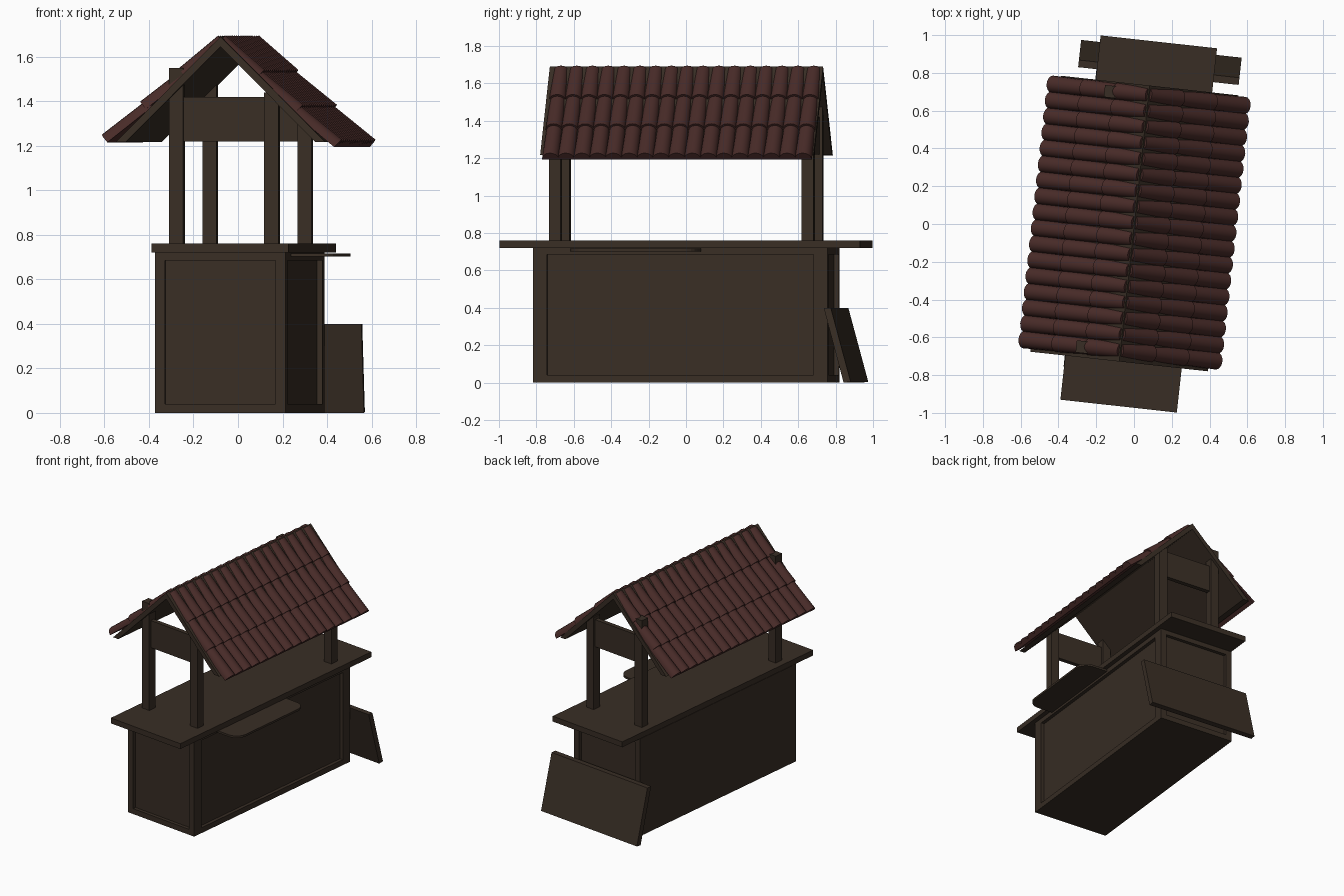
import bpy, bmesh, math
from mathutils import Matrix, Vector

if "Cube" in bpy.data.objects:
    bpy.data.objects.remove(bpy.data.objects["Cube"])

# The whole stall is turned slightly about z
PLACE = Matrix.Translation((0.025, 0, 0)) @ Matrix.Rotation(math.radians(-6.3), 4, 'Z')


def material(name, rgb):
    m = bpy.data.materials.new(name)
    m.diffuse_color = (*rgb, 1)
    m.use_nodes = True
    m.node_tree.nodes["Principled BSDF"].inputs["Base Color"].default_value = m.diffuse_color
    return m


WOOD = material("dark_wood", (0.040, 0.027, 0.018))
CLAY = material("red_clay", (0.068, 0.025, 0.022))


def finish(name, bm, mat):
    bmesh.ops.recalc_face_normals(bm, faces=bm.faces)
    me = bpy.data.meshes.new(name)
    bm.to_mesh(me)
    bm.free()
    me.transform(PLACE)
    me.materials.append(mat)
    ob = bpy.data.objects.new(name, me)
    bpy.context.collection.objects.link(ob)
    return ob


def add_box(bm, x0, x1, y0, y1, z0, z1):
    m = (Matrix.Translation(((x0 + x1) / 2, (y0 + y1) / 2, (z0 + z1) / 2))
         @ Matrix.Diagonal((x1 - x0, y1 - y0, z1 - z0, 1)))
    bmesh.ops.create_cube(bm, size=1, matrix=m)


def box(name, *b):
    bm = bmesh.new()
    add_box(bm, *b)
    return finish(name, bm, WOOD)


def prism(name, pts, offset):
    """Extrude a closed outline of 3D points by a vector."""
    bm = bmesh.new()
    f = bm.faces.new([bm.verts.new(p) for p in pts])
    ext = bmesh.ops.extrude_face_region(bm, geom=[f], use_keep_orig=True)
    bmesh.ops.translate(bm, vec=offset, verts=[v for v in ext["geom"] if isinstance(v, bmesh.types.BMVert)])
    return finish(name, bm, WOOD)


# Cabinet: recessed core, flush on the left, framed on front, right and back
X0, X1, Y1, D, TOP = -0.3125, 0.2775, 0.7925, 0.025, 0.72
PX, PY = 0.045, 0.075
box("cabinet_core", X0, X1 - D, -Y1 + D, Y1 - D, 0, TOP)
bm = bmesh.new()
for ys in (-1, 1):
    ya, yb = sorted((ys * Y1, ys * (Y1 - PY)))
    add_box(bm, X0, X0 + PX, ya, yb, 0, TOP)
    add_box(bm, X1 - PX, X1, ya, yb, 0, TOP)
    ya, yb = sorted((ys * Y1, ys * (Y1 - D)))
    for z0, z1 in ((0, 0.04), (0.685, TOP)):
        add_box(bm, X0 + PX, X1 - PX, ya, yb, z0, z1)
for z0, z1 in ((0, 0.04), (0.685, TOP)):
    add_box(bm, X1 - D, X1, -Y1 + PY, Y1 - PY, z0, z1)
finish("cabinet_frame", bm, WOOD)

# Counter top
box("counter_top", -0.31, 0.31, -0.97, 0.97, TOP, 0.76)

# Serving shelf with rounded outer corners
r, sx, sy0, sy1 = 0.08, 0.48, -0.58, 0.11
outline = [(0.25, sy0)]
for cy, a0 in ((sy0 + r, -90), (sy1 - r, 0)):
    for i in range(6):
        a = math.radians(a0 + 18 * i)
        outline.append((sx - r + r * math.cos(a), cy + r * math.sin(a)))
outline.append((0.25, sy1))
prism("serving_shelf", [(x, y, 0.702) for x, y in outline], (0, 0, 0.015))

# Posts (the left pair pokes through the roof) and cross beams
for end, yc in (("front", -0.68), ("back", 0.68)):
    for side, xc, top in (("left", -0.226, 1.55), ("right", 0.204, 1.44)):
        box(f"{end}_{side}_post", xc - 0.032, xc + 0.032, yc - 0.032, yc + 0.032, 0.76, top)
    box(f"{end}_cross_beam", -0.2, 0.18, yc - 0.016, yc + 0.016, 1.22, 1.42)

# Roof deck: thin 45 degree chevron running front to back
RX, RZ, H, T = -0.023, 1.69, 0.473, 0.045
chevron = [(0, RZ), (H, RZ - H), (H - T, RZ - H), (0, RZ - T), (-H + T, RZ - H), (-H, RZ - H)]
prism("roof_deck", [(RX + x, -0.735, z) for x, z in chevron], (0, 1.47, 0))

# Half-round roof tiles: 17 columns, three overlapping rows per slope
SEG = 8


def add_tile(bm, p0, p1, n, y, r0, r1):
    rings = []
    for p, rad in ((p0, r0), (p1, r1)):
        base = p - n * rad
        rings.append([bm.verts.new(base + n * (rad * math.sin(math.pi * i / SEG))
                                   + Vector((0, y + rad * math.cos(math.pi * i / SEG), 0)))
                      for i in range(SEG + 1)])
    a, b = rings
    for i in range(SEG + 1):
        j = (i + 1) % (SEG + 1)
        bm.faces.new((a[i], a[j], b[j], b[i]))
    bm.faces.new(a)
    bm.faces.new(b)


for side, s, zend in (("left", -1, 1.25), ("right", 1, 1.228)):
    bm = bmesh.new()
    top = Vector((RX + s * 0.02, 0, 1.698))
    low = Vector((RX + s * 0.543, 0, zend))
    step = (low - top) / 3
    d = step.normalized()
    n = Vector((-d.z * s, 0, d.x * s))
    for row in range(3):
        p0 = top + step * row - d * (0.03 if row else 0) - n * (0.014 if row else 0.004)
        p1 = top + step * (row + 1)
        for col in range(17):
            add_tile(bm, p0, p1, n, 0.005 + (col - 8) * 0.085, 0.042, 0.046)
    ob = finish(f"{side}_roof_tiles", bm, CLAY)
    bpy.context.view_layer.objects.active = ob
    ob.select_set(True)
    bpy.ops.object.shade_smooth_by_angle(angle=math.radians(35))
    ob.select_set(False)

# Board leaning against the back of the cabinet
lean = [(0.79, 0.39), (0.83, 0.40), (0.935, 0.012), (0.895, 0.0)]
lean = [(0.79, 0.40), (0.828, 0.40), (0.935, 0.005), (0.897, 0.0)]
prism("leaning_board", [(-0.41, y, z) for y, z in lean], (0.855, 0, 0))
